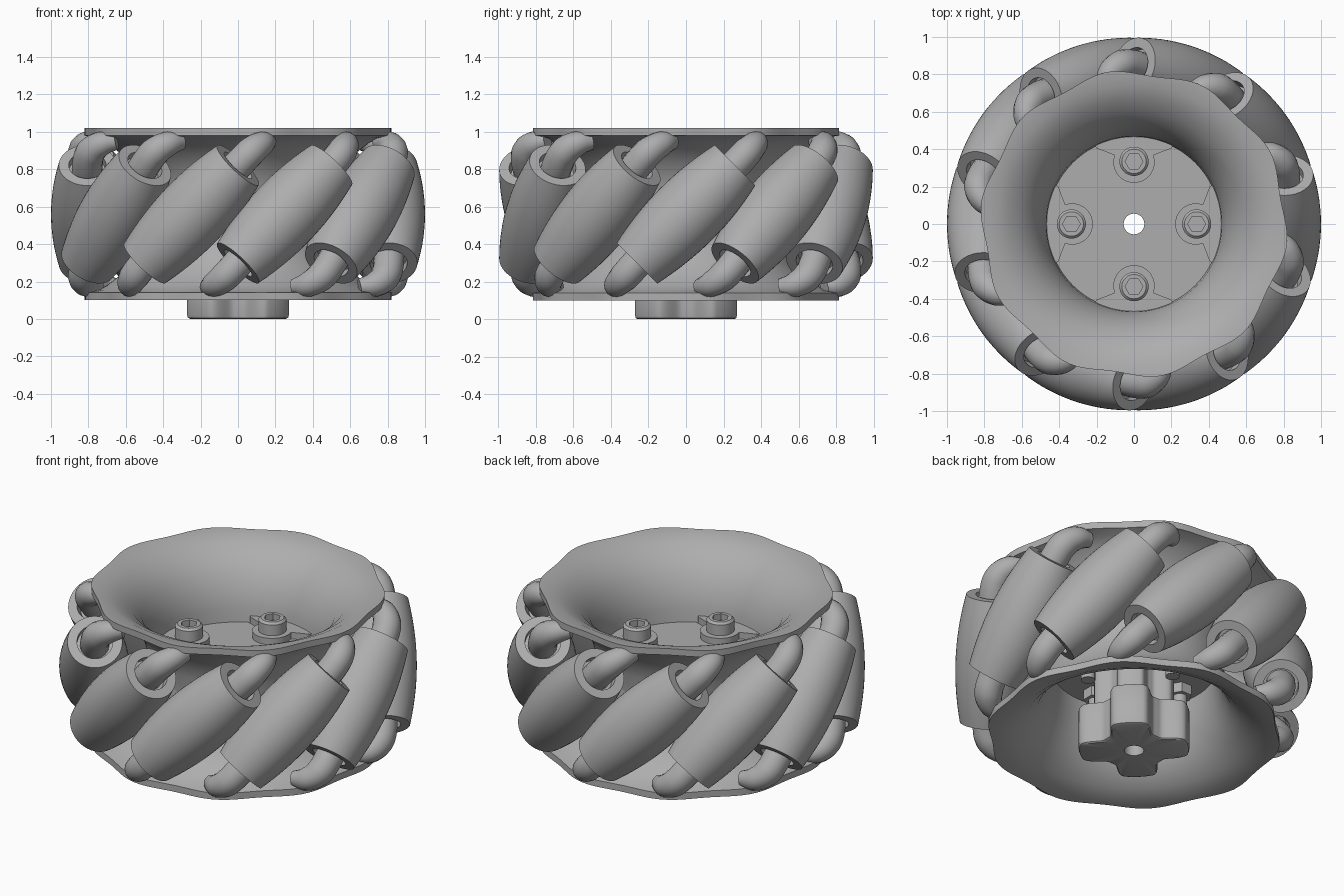
import bpy, bmesh
from math import sin, cos, pi, radians, sqrt
from mathutils import Matrix, Vector

cube = bpy.data.objects.get("Cube")
if cube:
    bpy.data.objects.remove(cube, do_unlink=True)

grey = bpy.data.materials.new("plain grey")
grey.use_nodes = True
grey.diffuse_color = (0.42, 0.42, 0.42, 1)
grey.node_tree.nodes["Principled BSDF"].inputs["Base Color"].default_value = grey.diffuse_color

MID = 0.56       # height of the wheel's middle plane
AXLE = 0.805     # distance of each roller axle from the centre
COUNT = 10
CENTRES = [radians(72 + 360 / COUNT * k) for k in range(COUNT)]


def finish(ob, angle=35):
    bpy.ops.object.select_all(action='DESELECT')
    ob.select_set(True)
    bpy.context.view_layer.objects.active = ob
    bpy.ops.object.shade_smooth_by_angle(angle=radians(angle))
    return ob


def to_object(name, bm):
    bmesh.ops.recalc_face_normals(bm, faces=bm.faces)
    mesh = bpy.data.meshes.new(name)
    bm.to_mesh(mesh)
    bm.free()
    mesh.materials.append(grey)
    ob = bpy.data.objects.new(name, mesh)
    bpy.context.collection.objects.link(ob)
    return finish(ob)


def lathe(bm, profile, n, matrix=Matrix(), closed=True):
    """Spin (radius, height) points around z, joining the ends of the profile."""
    rings = [[bm.verts.new(matrix @ Vector((r * cos(2 * pi * i / n), r * sin(2 * pi * i / n), z)))
              for i in range(n)] for r, z in profile]
    pairs = list(zip(rings, rings[1:]))
    if closed:
        pairs.append((rings[-1], rings[0]))
    else:
        bm.faces.new(rings[0])
        bm.faces.new(rings[-1])
    for a, b in pairs:
        for i in range(n):
            j = (i + 1) % n
            bm.faces.new((a[i], a[j], b[j], b[i]))


def lobed(bm, radius, levels, hole, n=144):
    """Stack of rings with outline radius(angle), pierced by a round bore."""
    loops = []
    for scale, z in levels:
        loops.append([(radius(2 * pi * i / n) * scale, z) for i in range(n)])
    loops.append([(hole, levels[-1][1])] * n)
    loops.append([(hole, levels[0][1])] * n)
    rings = [[bm.verts.new((r * cos(2 * pi * i / n), r * sin(2 * pi * i / n), z))
              for i, (r, z) in enumerate(loop)] for loop in loops]
    for a, b in zip(rings, rings[1:] + rings[:1]):
        for i in range(n):
            j = (i + 1) % n
            bm.faces.new((a[i], a[j], b[j], b[i]))


# Trumpet-shaped rims, one above and one below the middle plane
flare = [(0.81, 0.46), (0.74, 0.452), (0.67, 0.42), (0.6, 0.37), (0.54, 0.3),
         (0.495, 0.21), (0.47, 0.12), (0.46, 0)]
back = [(0.5, 0), (0.51, 0.11), (0.535, 0.19), (0.58, 0.27), (0.635, 0.33),
        (0.7, 0.38), (0.75, 0.405), (0.81, 0.42)]
for side, name in ((1, "upper_rim"), (-1, "lower_rim")):
    bm = bmesh.new()
    lathe(bm, [(r, MID + side * z) for r, z in flare + back], 160)
    root = radians(72 + side * 28)
    for v in bm.verts:                       # scallops where the arms join
        r = v.co.xy.length
        if r > 0.79:
            a = Vector((1, 0)).angle_signed(v.co.xy.normalized())
            grow = 1 + 0.018 * cos(COUNT * (-a - root))
            v.co.x *= grow
            v.co.y *= grow
    to_object(name, bm)

# Barrel rollers, crowned so that the wheel rolls on a full circle
HALF = 0.37
steps = 14
crown = []
for i in range(steps + 1):
    s = HALF * (2 * i / steps - 1)
    crown.append((1 - sqrt(AXLE ** 2 + s * s / 2), s))
barrel = [(0.1, -HALF + 0.05), (0.1, -HALF)] + crown + [(0.1, HALF), (0.1, HALF - 0.05)]
for k, c in enumerate(CENTRES):
    bm = bmesh.new()
    tilt = Matrix.Rotation(c, 4, 'Z') @ Matrix.Translation((AXLE, 0, MID)) @ Matrix.Rotation(-pi / 4, 4, 'X')
    lathe(bm, barrel, 48, tilt, closed=False)
    to_object("roller_%d" % (k + 1), bm)

# Bent arms that carry the roller ends: (outward, sideways, up, thickness)
path = [(0.805, 0.2, 0.2, 0.082), (0.805, 0.27, 0.27, 0.082), (0.785, 0.33, 0.335, 0.08),
        (0.73, 0.37, 0.375, 0.068), (0.65, 0.385, 0.39, 0.045)]
for side, name in ((1, "upper_arms"), (-1, "lower_arms")):
    curve = bpy.data.curves.new(name, 'CURVE')
    curve.dimensions = '3D'
    curve.bevel_depth = 1
    curve.bevel_resolution = 6
    curve.resolution_u = 6
    curve.use_fill_caps = True
    curve.materials.append(grey)
    for c in CENTRES:
        sp = curve.splines.new('BEZIER')
        sp.bezier_points.add(len(path) - 1)
        for p, (out, along, up, thick) in zip(sp.bezier_points, path):
            p.co = Matrix.Rotation(c, 3, 'Z') @ Vector((out, side * along, MID + side * up))
            p.radius = thick
            p.handle_left_type = p.handle_right_type = 'AUTO'
    ob = bpy.data.objects.new(name, curve)
    bpy.context.collection.objects.link(ob)
    bpy.ops.object.select_all(action='DESELECT')
    ob.select_set(True)
    bpy.context.view_layer.objects.active = ob
    bpy.ops.object.convert(target='MESH')
    finish(bpy.context.object)

# Round web and lobed hub with the bore through both
BORE = 0.055


def knob_radius(a):
    t = min(1, max(0, (0.9 - cos(4 * a) * 0.9) / 1.35))
    return 0.2 + 0.11 * t * t * (3 - 2 * t)


bm = bmesh.new()
lobed(bm, lambda a: 0.485, [(1, 0.53), (1, 0.6)], BORE)
to_object("hub_web", bm)
bm = bmesh.new()
lobed(bm, knob_radius, [(0.94, 0), (0.985, 0.006), (1, 0.02), (1, 0.24), (0.97, 0.255),
                        (0.72, 0.255), (0.72, 0.54)], BORE)
to_object("hub_knob", bm)

# Four tabs on the web, each with a socket screw
half = [(0.33 - 0.11 * cos(radians(d)), 0.11 * sin(radians(d))) for d in range(0, 111, 10)]
half += [(0.38, 0.135), (0.395, 0.175), (0.405, 0.2), (0.43, 0.215), (0.475, 0.17), (0.488, 0.09)]
outline = half + [(x, -y) for x, y in half[:0:-1]]
for k in range(4):
    turn = Matrix.Rotation(k * pi / 2, 4, 'Z')
    bm = bmesh.new()
    face = bm.faces.new([bm.verts.new(turn @ Vector((x, y, 0.59))) for x, y in outline])
    new = bmesh.ops.extrude_face_region(bm, geom=[face])["geom"]
    bmesh.ops.translate(bm, vec=(0, 0, 0.05), verts=[v for v in new if isinstance(v, bmesh.types.BMVert)])
    to_object("screw_tab_%d" % (k + 1), bm)

    at = turn @ Matrix.Translation((0.335, 0, 0))
    bm = bmesh.new()
    lathe(bm, [(0.04, 0.33), (0.04, 0.635), (0.078, 0.635), (0.078, 0.705), (0.065, 0.718),
               (0.05, 0.718)], 36, at, closed=False)
    lathe(bm, [(0.068, 0.47), (0.068, 0.535)], 6, at, closed=False)
    # six-sided socket sunk into the head
    top = max(bm.faces, key=lambda f: f.calc_center_median().z)
    centre = at @ Vector((0, 0, 0.718))
    for v in top.verts:
        d = v.co - centre
        a = Vector((1, 0)).angle_signed(d.xy.normalized()) % (pi / 3) - pi / 6
        v.co = centre + d * (cos(pi / 6) / cos(a)) * 0.95
    new = bmesh.ops.extrude_discrete_faces(bm, faces=[top])["faces"][0]
    bmesh.ops.translate(bm, vec=(0, 0, -0.04), verts=new.verts)
    to_object("screw_%d" % (k + 1), bm)
